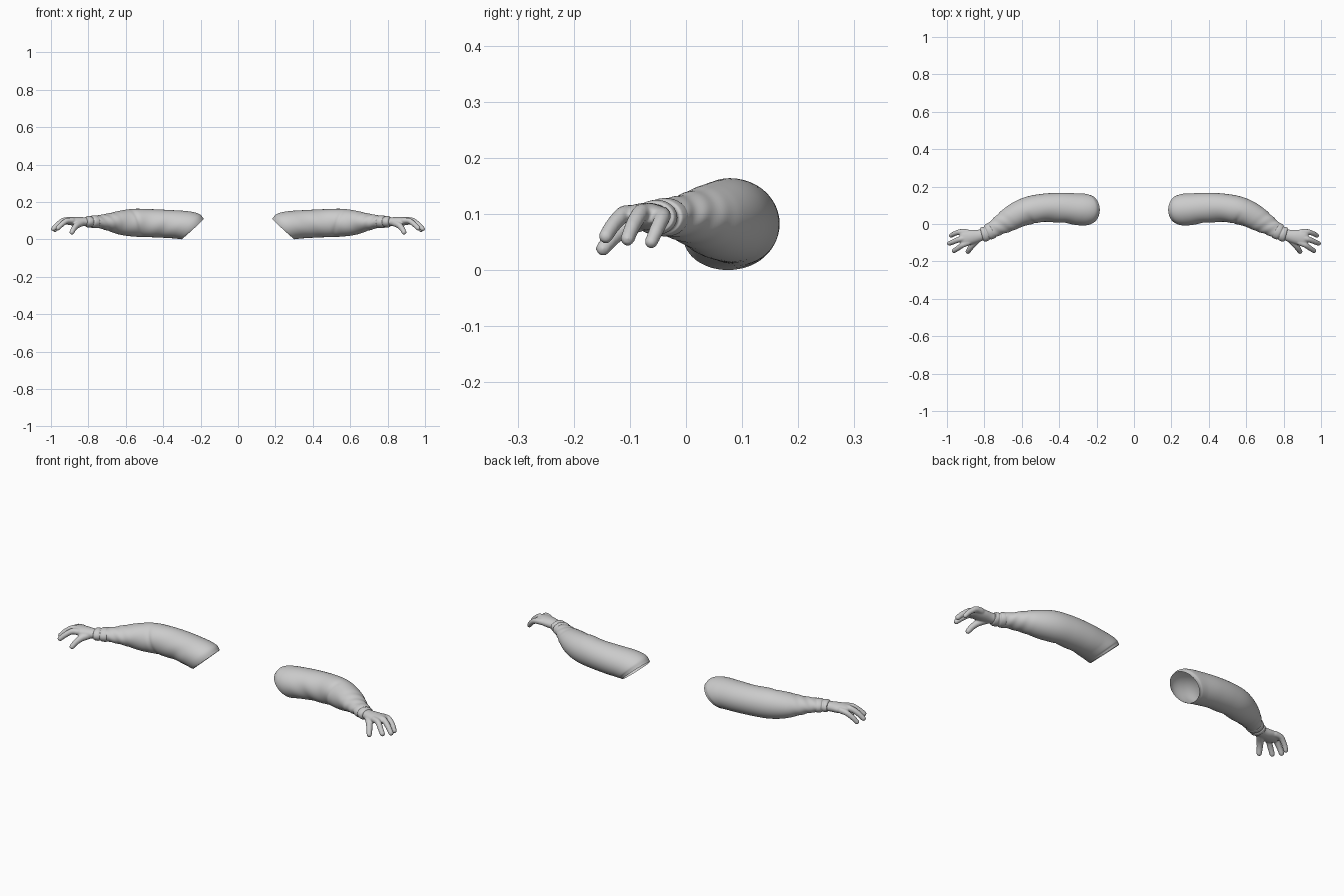
import bpy, bmesh, math
from mathutils import Vector

if "Cube" in bpy.data.objects:
    bpy.data.objects.remove(bpy.data.objects["Cube"])

grey = bpy.data.materials.new("soft grey")
grey.diffuse_color = (0.6, 0.6, 0.6, 1)
grey.use_nodes = True
grey.node_tree.nodes["Principled BSDF"].inputs["Base Color"].default_value = grey.diffuse_color


def spline(pts, steps):
    """Catmull-Rom samples through tuples of any length."""
    pts = [Vector(p) for p in pts]
    ext = [pts[0] * 2 - pts[1]] + pts + [pts[-1] * 2 - pts[-2]]
    out = []
    for i in range(1, len(ext) - 2):
        a, b, c, d = ext[i - 1:i + 3]
        for k in range(steps):
            t = k / steps
            out.append(0.5 * (2 * b + (c - a) * t + (2 * a - 5 * b + 4 * c - d) * t * t
                              + (3 * b - a - 3 * c + d) * t ** 3))
    return out + [pts[-1]]


def tube(bm, stations, steps=6, sides=32, caps=(True, True), fold=None):
    """Stations: x, y, z, half width, half height, lean of the ring top along x."""
    rows = spline(stations, steps)
    rings = []
    for i, s in enumerate(rows):
        c = Vector(s[:3])
        tan = Vector(rows[min(i + 1, len(rows) - 1)][:3]) - Vector(rows[max(i - 1, 0)][:3])
        flat = Vector((tan.x, tan.y, 0)).normalized()
        side = Vector((-flat.y, flat.x, 0))
        up = Vector((0, 0, s[4])) + flat * s[5]
        ring = []
        for k in range(sides):
            a = 2 * math.pi * k / sides
            f = 1 + (fold(c.x, a) if fold else 0)
            ring.append(bm.verts.new(c + (side * s[3] * math.cos(a) + up * math.sin(a)) * f))
        rings.append(ring)
    for r, q in zip(rings, rings[1:]):
        for k in range(sides):
            n = (k + 1) % sides
            bm.faces.new((r[k], r[n], q[n], q[k]))
    if caps[0]:
        bm.faces.new(rings[0])
    if caps[1]:
        bm.faces.new(rings[-1][::-1])


def digit(bm, pts, r0, r1):
    """Rounded finger: chain of overlapping balls along a curve."""
    path = spline(pts, 8)
    for i, p in enumerate(path):
        r = r0 + (r1 - r0) * i / (len(path) - 1)
        res = bmesh.ops.create_uvsphere(bm, u_segments=12, v_segments=8, radius=r)
        bmesh.ops.translate(bm, verts=res["verts"], vec=p)


def finish(name, bm, remesh=False):
    bmesh.ops.recalc_face_normals(bm, faces=bm.faces)
    me = bpy.data.meshes.new(name)
    bm.to_mesh(me)
    bm.free()
    me.materials.append(grey)
    ob = bpy.data.objects.new(name, me)
    bpy.context.collection.objects.link(ob)
    if remesh:
        m = ob.modifiers.new("blend", "REMESH")
        m.mode = "VOXEL"
        m.voxel_size = 0.004
        m.use_smooth_shade = True
        s = ob.modifiers.new("soften", "SMOOTH")
        s.factor, s.iterations = 0.5, 4
    m = ob.modifiers.new("other side", "MIRROR")
    m.use_axis[0] = True
    for p in me.polygons:
        p.use_smooth = True
    return ob


# Cloth folds: creases at the inner elbow and gentle ripples near the cuff
def cloth(x, a):
    inner = max(0, -math.cos(a))
    crease = -0.06 * math.exp(-((x - 0.545 - 0.03 * math.sin(a)) / 0.013) ** 2) * inner
    soft = 0.025 * math.sin(x * 48 + 2 * math.sin(a)) * inner * min(1, max(0, (x - 0.27) * 8))
    cuff = 0.03 * math.sin(x * 150 + 3 * a) * max(0, min(1, (x - 0.64) * 12))
    return crease + soft + cuff


# Sleeve, open at the slanted shoulder end
bm = bmesh.new()
tube(bm, [
    (0.243, 0.078, 0.055, 0.078, 0.055, -0.060),
    (0.265, 0.077, 0.069, 0.085, 0.066, -0.058),
    (0.310, 0.080, 0.078, 0.084, 0.072, -0.045),
    (0.390, 0.088, 0.083, 0.079, 0.074, -0.020),
    (0.480, 0.086, 0.087, 0.076, 0.075, 0),
    (0.560, 0.073, 0.089, 0.074, 0.074, 0),
    (0.630, 0.045, 0.089, 0.069, 0.064, 0),
    (0.690, 0.011, 0.092, 0.058, 0.047, 0),
    (0.735, -0.018, 0.094, 0.047, 0.036, 0),
    (0.775, -0.042, 0.094, 0.041, 0.031, 0),
], steps=10, sides=48, caps=(False, False), fold=cloth)
finish("sleeve", bm)

# Cuff: two rolled bands around the wrist
bm = bmesh.new()
tube(bm, [
    (0.755, -0.030, 0.094, 0.038, 0.029, 0),
    (0.762, -0.034, 0.094, 0.044, 0.034, 0),
    (0.778, -0.044, 0.094, 0.043, 0.033, 0),
    (0.786, -0.048, 0.094, 0.037, 0.028, 0),
    (0.794, -0.052, 0.094, 0.040, 0.031, 0),
    (0.808, -0.058, 0.094, 0.039, 0.029, 0),
    (0.814, -0.060, 0.094, 0.030, 0.023, 0),
], steps=4)
finish("cuff", bm)

# Hand: palm, three fingers and a thumb blended into one skin
bm = bmesh.new()
tube(bm, [
    (0.770, -0.040, 0.094, 0.030, 0.023, 0),
    (0.820, -0.060, 0.094, 0.031, 0.024, 0),
    (0.870, -0.069, 0.096, 0.039, 0.024, 0),
    (0.910, -0.075, 0.098, 0.041, 0.020, 0),
    (0.928, -0.078, 0.096, 0.034, 0.014, 0),
], steps=5)
digit(bm, [(0.895, -0.043, 0.098), (0.930, -0.042, 0.094),
           (0.960, -0.052, 0.072), (0.978, -0.062, 0.050)], 0.016, 0.012)
digit(bm, [(0.895, -0.073, 0.102), (0.930, -0.081, 0.101),
           (0.963, -0.094, 0.080), (0.987, -0.104, 0.056)], 0.017, 0.013)
digit(bm, [(0.885, -0.099, 0.100), (0.915, -0.112, 0.099),
           (0.942, -0.130, 0.080), (0.963, -0.143, 0.060)], 0.016, 0.013)
digit(bm, [(0.835, -0.080, 0.088), (0.860, -0.108, 0.076),
           (0.877, -0.131, 0.058), (0.888, -0.148, 0.038)], 0.019, 0.013)
finish("hand", bm, remesh=True)
